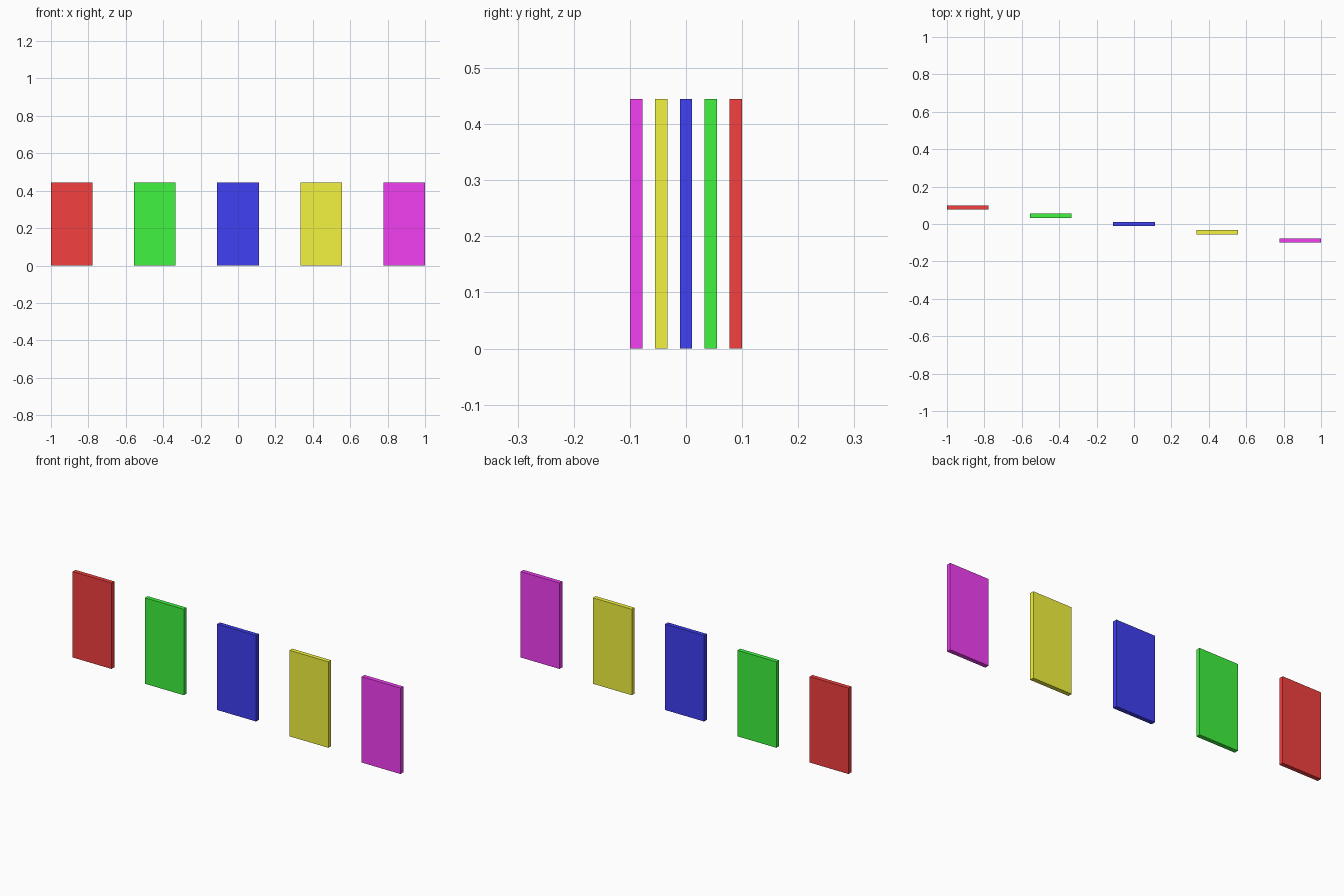
import bpy

if "Cube" in bpy.data.objects:
    bpy.data.objects.remove(bpy.data.objects["Cube"])

UNIT = 2 / 9  # panel width; the row is nine widths long
WIDTH, DEPTH, HEIGHT = UNIT, UNIT / 10, UNIT * 2
STEP_X, STEP_Y = UNIT * 2, -UNIT / 5

COLOURS = [
    ("red", (0.9, 0.05, 0.05, 1)),
    ("green", (0.05, 0.9, 0.05, 1)),
    ("blue", (0.05, 0.05, 0.9, 1)),
    ("yellow", (0.9, 0.9, 0.05, 1)),
    ("magenta", (0.9, 0.05, 0.9, 1)),
]


def add_panel(name, colour, x, y):
    bpy.ops.mesh.primitive_cube_add(size=1, location=(x, y, HEIGHT / 2))
    panel = bpy.context.object
    panel.name = name + "_panel"
    panel.scale = (WIDTH, DEPTH, HEIGHT)
    bpy.ops.object.transform_apply(location=False, rotation=False, scale=True)
    material = bpy.data.materials.new(name)
    material.diffuse_color = colour
    material.use_nodes = True
    material.node_tree.nodes["Principled BSDF"].inputs["Base Color"].default_value = material.diffuse_color
    panel.data.materials.append(material)


# Staggered row of upright panels, each a step nearer the front
for i, (name, colour) in enumerate(COLOURS):
    add_panel(name, colour, (i - 2) * STEP_X, (i - 2) * STEP_Y)
